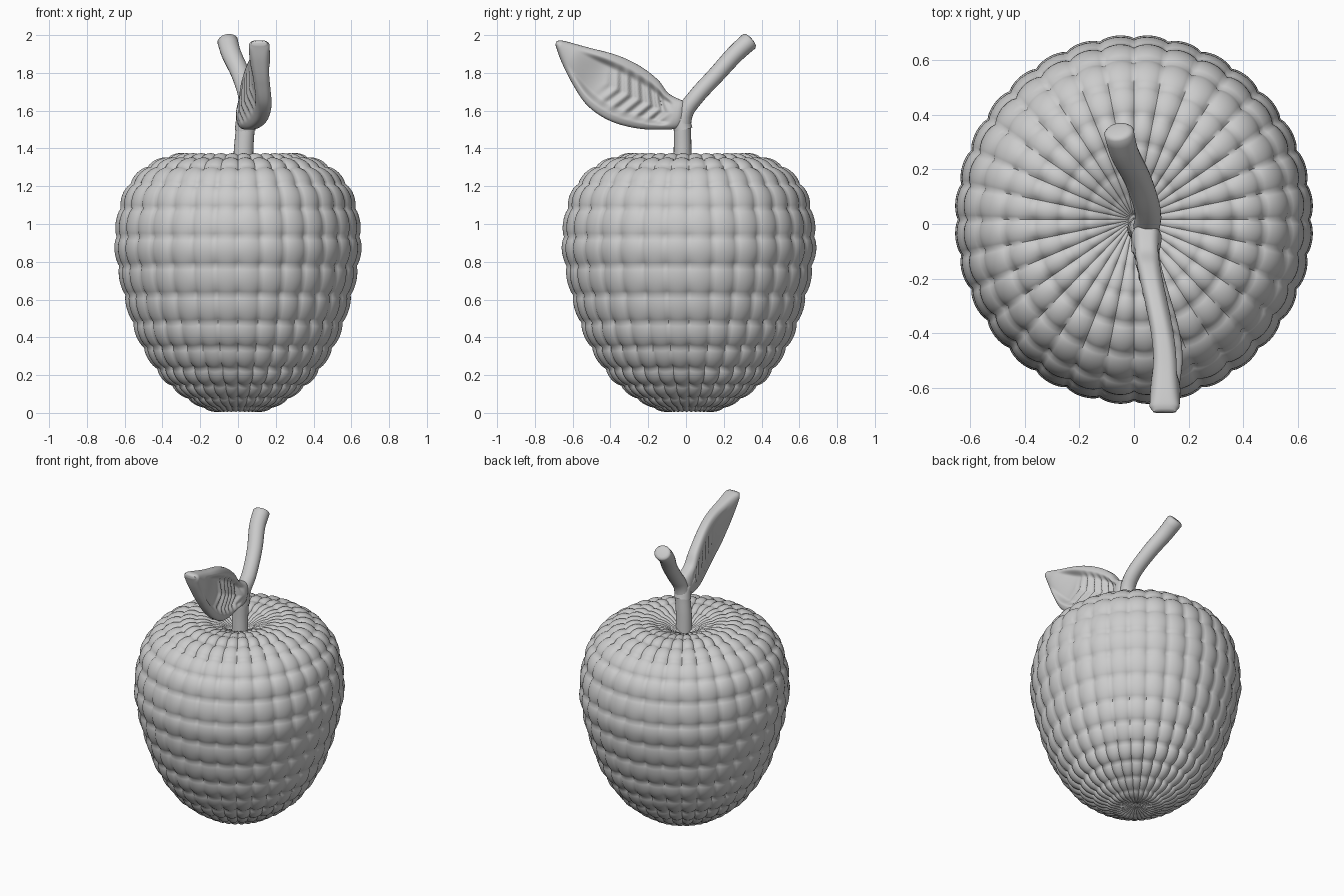
import bpy, math
from mathutils import Vector

if "Cube" in bpy.data.objects:
    bpy.data.objects.remove(bpy.data.objects["Cube"])


def smooth_path(pts, n, ends=0.0):
    """Catmull-Rom through pts, resampled to n+1 points; ends > 0 crowds them at both ends."""
    P = [Vector(p) for p in pts]
    P = [2 * P[0] - P[1]] + P + [2 * P[-1] - P[-2]]
    fine = []
    for i in range(1, len(P) - 2):
        a, b, c, d = P[i - 1:i + 3]
        for k in range(30):
            t = k / 30
            fine.append(0.5 * (2 * b + (c - a) * t + (2 * a - 5 * b + 4 * c - d) * t * t
                               + (3 * b - a - 3 * c + d) * t ** 3))
    fine.append(P[-2])
    cum = [0]
    for p, q in zip(fine, fine[1:]):
        cum.append(cum[-1] + (q - p).length)
    out, j = [], 0
    for i in range(n + 1):
        u = i / n
        s = cum[-1] * (u - ends * math.sin(2 * math.pi * u) / (2 * math.pi))
        while j < len(fine) - 2 and cum[j + 1] < s:
            j += 1
        f = (s - cum[j]) / max(cum[j + 1] - cum[j], 1e-9)
        out.append(fine[j].lerp(fine[j + 1], min(f, 1)))
    return out


def grid_object(name, rings):
    """Closed skin over rings of points, both ends capped."""
    n = len(rings[0])
    faces = [(i * n + j, i * n + (j + 1) % n, (i + 1) * n + (j + 1) % n, (i + 1) * n + j)
             for i in range(len(rings) - 1) for j in range(n)]
    faces += [tuple(range(n))[::-1], tuple(range((len(rings) - 1) * n, len(rings) * n))]
    me = bpy.data.meshes.new(name)
    me.from_pydata([tuple(p) for r in rings for p in r], [], faces)
    ob = bpy.data.objects.new(name, me)
    bpy.context.collection.objects.link(ob)
    bpy.ops.object.select_all(action='DESELECT')
    ob.select_set(True)
    bpy.context.view_layer.objects.active = ob
    bpy.ops.object.shade_smooth_by_angle(angle=math.radians(60))
    return ob


# Apple body: revolved profile, every cell puffed into a cushion, deepest at cell corners
COLS, ROWS, SUB = 32, 18, 8
profile = smooth_path([(0.012, 0.03), (0.12, 0.005), (0.22, 0.04), (0.32, 0.105), (0.42, 0.2),
                       (0.53, 0.38), (0.605, 0.6), (0.648, 0.8), (0.658, 0.93), (0.632, 1.1),
                       (0.58, 1.22), (0.475, 1.32), (0.33, 1.373), (0.21, 1.365),
                       (0.1, 1.325), (0.012, 1.275)], ROWS * SUB, ends=0.3)
rings = []
for i, p in enumerate(profile):
    tan = (profile[min(i + 1, len(profile) - 1)] - profile[max(i - 1, 0)]).normalized()
    scale = min(1, p.x / 0.35)
    ring = []
    for j in range(COLS * SUB):
        gu = 1 - abs(math.sin(math.pi * i / SUB)) ** 0.7
        gv = 1 - abs(math.sin(math.pi * j / SUB)) ** 0.7
        d = -scale * (0.012 * (gu + gv) + 0.008 * gu * gv)
        r, z = p.x + tan.y * d, p.y - tan.x * d
        a = 2 * math.pi * j / (COLS * SUB) - math.pi / 2
        ring.append((r * math.cos(a), 0.016 + 1.03 * r * math.sin(a), max(z, 0)))
    rings.append(ring)
grid_object("apple_body", rings)


# Stem and its side branch: tapered tubes along smooth paths
def tube(name, pts, r_of_t, n=24, sides=20):
    path = smooth_path(pts, n)
    out = []
    for i, p in enumerate(path):
        t = (path[min(i + 1, n)] - path[max(i - 1, 0)]).normalized()
        u = t.cross(Vector((1, 0, 0))).normalized()
        v = t.cross(u)
        r = r_of_t(i / n)
        out.append([p + r * (u * math.cos(k * 2 * math.pi / sides) + v * 1.1 * math.sin(k * 2 * math.pi / sides))
                    for k in range(sides)])
    # rounded end
    for f, push in ((0.85, 0.009), (0.6, 0.013)):
        out.append([path[-1] + (q - path[-1]) * f + t * push for q in out[n]])
    return grid_object(name, out)


tube("stem", [(0.028, -0.018, 1.25), (0.03, -0.018, 1.4), (0.045, -0.012, 1.57), (0.05, 0.05, 1.67),
              (0.015, 0.16, 1.79), (-0.035, 0.26, 1.9), (-0.055, 0.335, 1.968)],
     lambda t: 0.05 - 0.006 * math.sin(math.pi * t))
tube("leaf_stalk", [(0.038, -0.015, 1.5), (0.04, -0.03, 1.56), (0.035, -0.07, 1.59), (0.035, -0.1, 1.6)],
     lambda t: 0.05 - 0.01 * t)

# Leaf: thick rounded rim, hollowed faces with chevron veins
N, M = 80, 96
upper = smooth_path([(-0.0, 1.645), (-0.09, 1.69), (-0.15, 1.765), (-0.25, 1.84), (-0.37, 1.895),
                     (-0.52, 1.935), (-0.65, 1.97), (-0.685, 1.968)], N)
lower = smooth_path([(-0.02, 1.51), (-0.1, 1.5), (-0.25, 1.505), (-0.4, 1.545), (-0.52, 1.625),
                     (-0.6, 1.74), (-0.66, 1.86), (-0.692, 1.95)], N)


def step(a, b, x):
    x = min(1, max(0, (x - a) / (b - a)))
    return x * x * (3 - 2 * x)


rings = []
for i in range(N + 1):
    t = i / N
    ring = []
    for k in range(M):
        a = 2 * math.pi * k / M
        s, side = math.cos(a), math.sin(a)
        y, z = lower[i].lerp(upper[i], (s + 1) / 2)
        mid = 0.045 + 0.067 * step(-0.05, -0.52, y) + 0.015 * (1 - s) * math.sin(math.pi * t) ** 2
        hollow = step(0.8, 0.5, abs(s)) * step(0.06, 0.18, t) * step(0.86, 0.6, t)
        vein = 0.5 + 0.5 * math.sin(2 * math.pi * (13 * t - 1.3 * abs(s)))
        depth = hollow * (0.03 - 0.02 * vein * step(0.6, 0.45, t))
        end = 0.75 + 0.25 * step(0, 0.04, t) * step(1, 0.96, t)
        x = math.copysign(abs(side) ** 0.6, side) * (0.055 * end - (depth if side > 0 else 0.4 * depth))
        x -= 0.02 * hollow * (1 if side > 0 else 0)
        ring.append((mid + x, y, z))
    rings.append(ring)
grid_object("leaf", rings)

# consistent outward normals
for ob in bpy.context.collection.objects:
    bpy.context.view_layer.objects.active = ob
    bpy.ops.object.select_all(action='DESELECT')
    ob.select_set(True)
    bpy.ops.object.mode_set(mode='EDIT')
    bpy.ops.mesh.select_all(action='SELECT')
    bpy.ops.mesh.normals_make_consistent(inside=False)
    bpy.ops.object.mode_set(mode='OBJECT')
